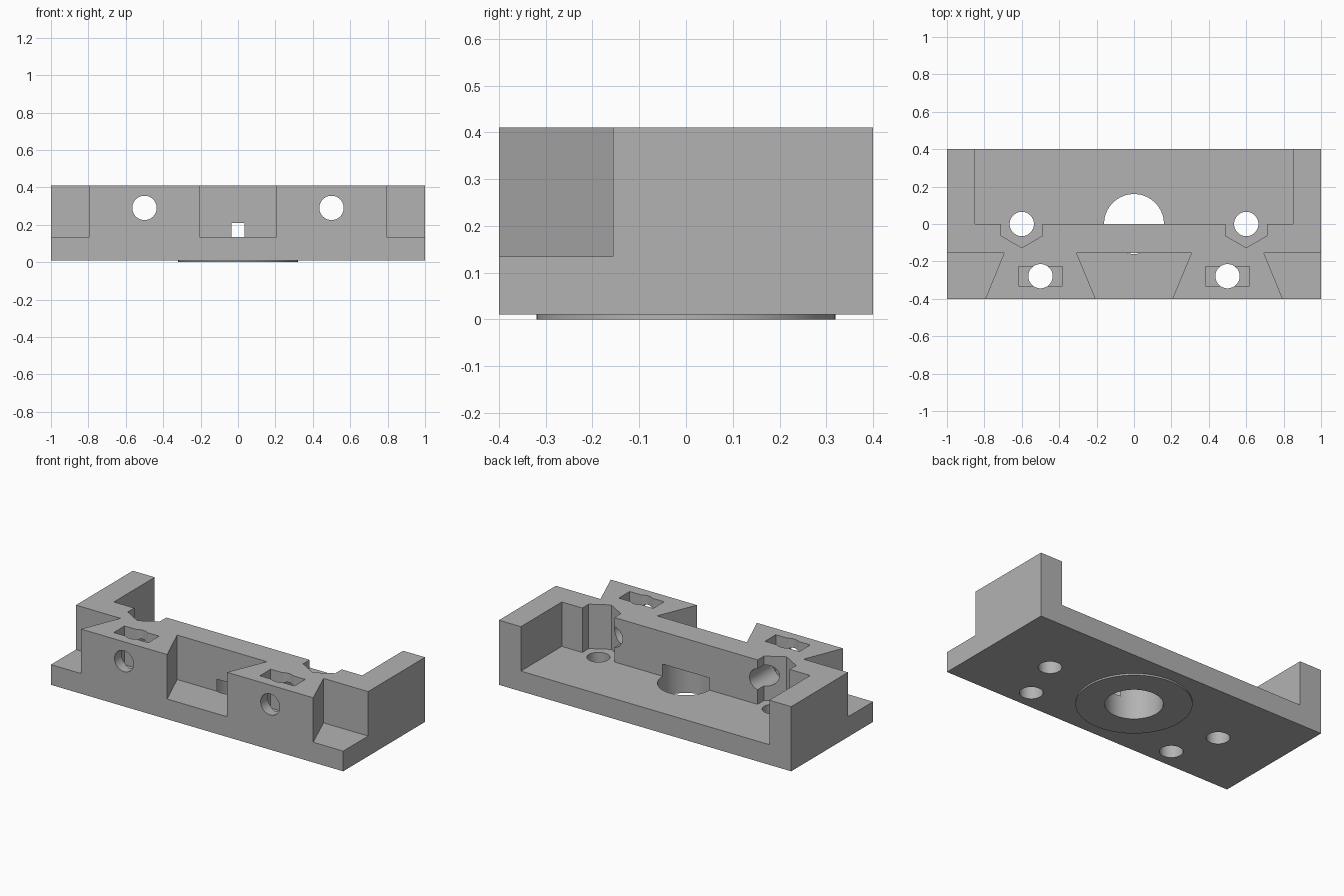
import bpy, bmesh, math
from mathutils import Matrix, Vector

cube = bpy.data.objects.get("Cube")
if cube:
    bpy.data.objects.remove(cube, do_unlink=True)

grey = bpy.data.materials.new("plain grey")
grey.use_nodes = True
colour = (0.45, 0.45, 0.45, 1)
grey.diffuse_color = colour
grey.node_tree.nodes["Principled BSDF"].inputs["Base Color"].default_value = colour

BASE, LEDGE, TOP, ABOVE = 0.01, 0.135, 0.41, 0.6
FRONT, BACK, WALL = -0.4, 0.4, -0.156


def finish(name, bm):
    bmesh.ops.recalc_face_normals(bm, faces=bm.faces)
    mesh = bpy.data.meshes.new(name)
    bm.to_mesh(mesh)
    bm.free()
    mesh.materials.append(grey)
    ob = bpy.data.objects.new(name, mesh)
    bpy.context.collection.objects.link(ob)
    return ob


def prism(name, outline, z0, z1):
    bm = bmesh.new()
    face = bm.faces.new([bm.verts.new((x, y, z0)) for x, y in outline])
    out = bmesh.ops.extrude_face_region(bm, geom=[face])
    verts = [v for v in out["geom"] if isinstance(v, bmesh.types.BMVert)]
    bmesh.ops.translate(bm, verts=verts, vec=(0, 0, z1 - z0))
    return finish(name, bm)


def box(name, x0, x1, y0, y1, z0, z1):
    return prism(name, [(x0, y0), (x1, y0), (x1, y1), (x0, y1)], z0, z1)


def rod(name, radius, start, end, sides=48):
    a, b = Vector(start), Vector(end)
    turn = (b - a).to_track_quat("Z", "Y").to_matrix().to_4x4()
    bm = bmesh.new()
    bmesh.ops.create_cone(bm, cap_ends=True, segments=sides, radius1=radius,
                          radius2=radius, depth=(b - a).length,
                          matrix=Matrix.Translation((a + b) / 2) @ turn)
    return finish(name, bm)


def combine(target, tool, operation="DIFFERENCE"):
    tool.hide_render = True
    mod = target.modifiers.new(tool.name, "BOOLEAN")
    mod.operation, mod.solver, mod.object = operation, "EXACT", tool
    bpy.context.view_layer.objects.active = target
    bpy.ops.object.modifier_apply(modifier=mod.name)
    bpy.data.objects.remove(tool, do_unlink=True)


# Block with a shallow round boss underneath
body = box("mount_block", -1, 1, FRONT, BACK, BASE, TOP)
combine(body, rod("round_boss", 0.32, (0, 0, 0), (0, 0, 0.08), 96), "UNION")

# Rear pocket, with half-hexagon nut recesses in its front wall
half = [(0.49, 0), (0.49, -0.063), (0.6, -0.127), (0.71, -0.063),
        (0.71, 0), (0.85, 0), (0.85, 0.5)]
outline = half + [(-x, y) for x, y in reversed(half)]
combine(body, prism("rear_pocket", outline, LEDGE, ABOVE))

# Dovetail gaps between the two front keys; flanks run on past the front face
def flank(x_wall, x_front, y=-0.5):
    return x_wall + (x_front - x_wall) * (y - WALL) / (FRONT - WALL)


inner, outer = flank(0.307, 0.205), flank(0.695, 0.795)
combine(body, prism("middle_gap", [(-inner, -0.5), (inner, -0.5),
                                   (0.307, WALL), (-0.307, WALL)], LEDGE, ABOVE))
for s in (-1, 1):
    combine(body, prism("side_gap", [(s * outer, -0.5), (s * 1.1, -0.5),
                                     (s * 1.1, WALL), (s * 0.695, WALL)], LEDGE, ABOVE))

# Central bore, breaking slightly through the front wall
combine(body, rod("central_bore", 0.16, (0, 0, -0.1), (0, 0, 0.21), 96))

# Nut slots and screw holes on both sides
for s in (-1, 1):
    x = s * 0.5
    combine(body, box("nut_slot", x - 0.118, x + 0.118, -0.332, -0.226, 0.17, ABOVE))
    combine(body, rod("key_hole", 0.065, (x, -0.279, -0.1), (x, -0.279, ABOVE)))
    combine(body, rod("floor_hole", 0.065, (s * 0.6, 0, -0.1), (s * 0.6, 0, 0.3)))
    combine(body, rod("front_hole", 0.065, (x, -0.5, 0.29), (x, 0.1, 0.29)))

# Smooth bores, crisp edges
bpy.ops.object.select_all(action="DESELECT")
body.select_set(True)
bpy.context.view_layer.objects.active = body
bpy.ops.object.shade_smooth_by_angle(angle=math.radians(30))
